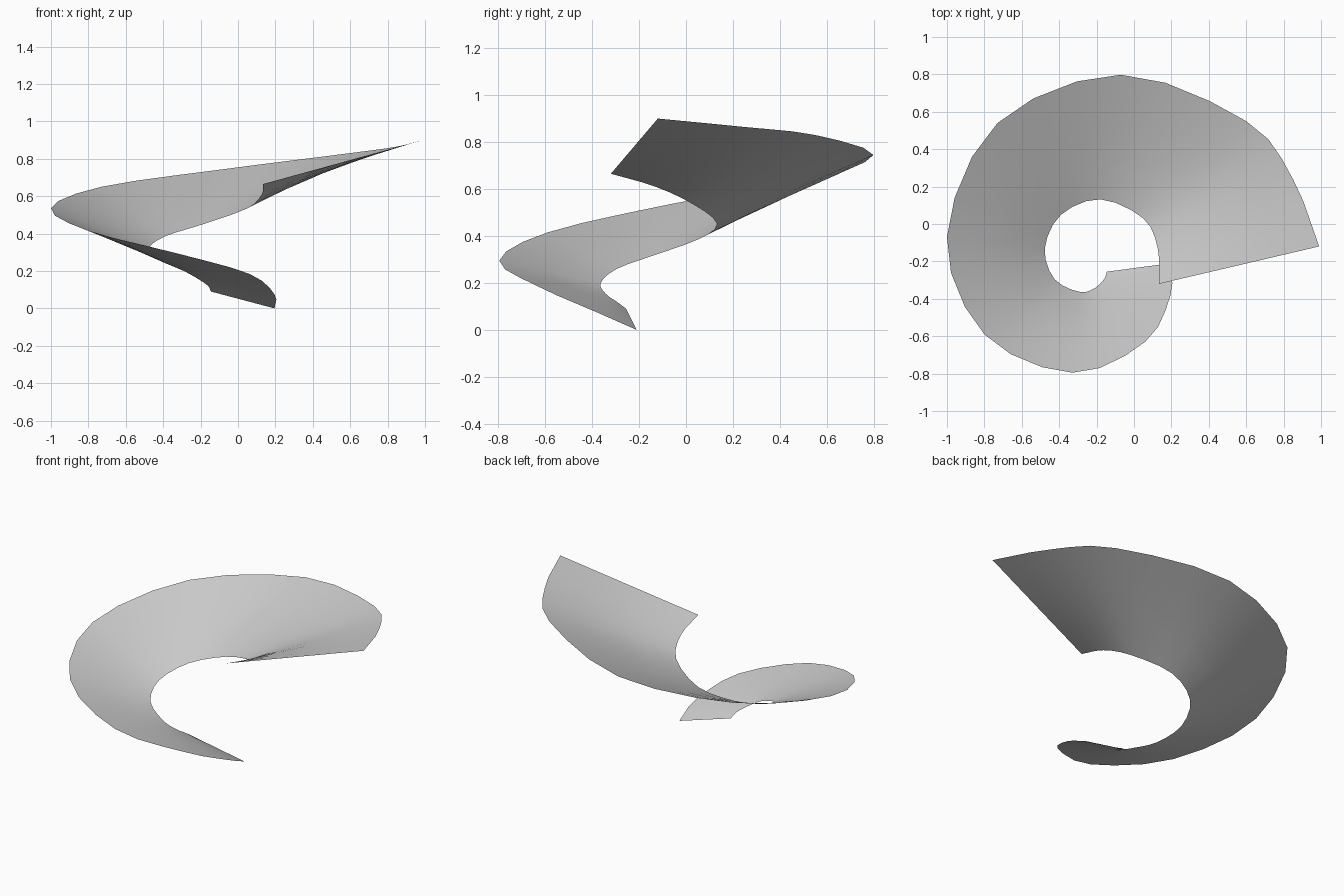
import bpy
import bmesh
from mathutils import Vector

default_cube = bpy.data.objects.get("Cube")
if default_cube:
    bpy.data.objects.remove(default_cube, do_unlink=True)

# Matching stations along the inner and outer rims, from the low end to the high end
INNER = [(-.145, -.255, .09), (-.16, -.295, .12), (-.21, -.343, .155), (-.29, -.363, .2),
         (-.425, -.295, .26), (-.477, -.13, .32), (-.39, .05, .385), (-.18, .132, .452),
         (.05, .03, .535), (.127, -.13, .61), (.135, -.32, .665)]
OUTER = [(.195, -.21, 0), (.195, -.38, .075), (.06, -.63, .185), (-.33, -.795, .295),
         (-.8, -.59, .415), (-1, -.07, .535), (-.73, .54, .65), (-.07, .798, .745),
         (.6, .55, .83), (.85, .24, .865), (.99, -.12, .9)]
STEPS = 3    # facets between neighbouring stations
ACROSS = 4   # facets from rim to rim


def smooth_rim(points, steps):
    """Sample a flowing curve through the given stations."""
    pts = [Vector(p) for p in points]
    pts = [pts[0] * 2 - pts[1]] + pts + [pts[-1] * 2 - pts[-2]]
    samples = []
    for a, b, c, d in zip(pts, pts[1:], pts[2:], pts[3:]):
        for i in range(steps):
            t = i / steps
            samples.append(b + (c - a) * t / 2
                           + (a * 2 - b * 5 + c * 4 - d) * t ** 2 / 2
                           + (b * 3 - a - c * 3 + d) * t ** 3 / 2)
    samples.append(pts[-2])
    return samples


# Plain grey sheet colour
grey = bpy.data.materials.new("light grey")
grey.use_nodes = True
colour = (0.6, 0.6, 0.6, 1)
grey.diffuse_color = colour
grey.node_tree.nodes["Principled BSDF"].inputs["Base Color"].default_value = colour

# Spiral sheet: straight rulings stretched between the two rims
bm = bmesh.new()
rows = []
for inner, outer in zip(smooth_rim(INNER, STEPS), smooth_rim(OUTER, STEPS)):
    rows.append([bm.verts.new(inner.lerp(outer, k / ACROSS)) for k in range(ACROSS + 1)])
for near, far in zip(rows, rows[1:]):
    for k in range(ACROSS):
        # Wound so that the upper side is the outside
        bm.faces.new((near[k], far[k], far[k + 1], near[k + 1]))
for face in bm.faces:
    face.smooth = True
bm.normal_update()
if sum(face.normal.z for face in bm.faces) < 0:
    bmesh.ops.reverse_faces(bm, faces=bm.faces)

mesh = bpy.data.meshes.new("spiral_sheet")
bm.to_mesh(mesh)
bm.free()
mesh.materials.append(grey)
spiral_sheet = bpy.data.objects.new("spiral_sheet", mesh)
bpy.context.collection.objects.link(spiral_sheet)
